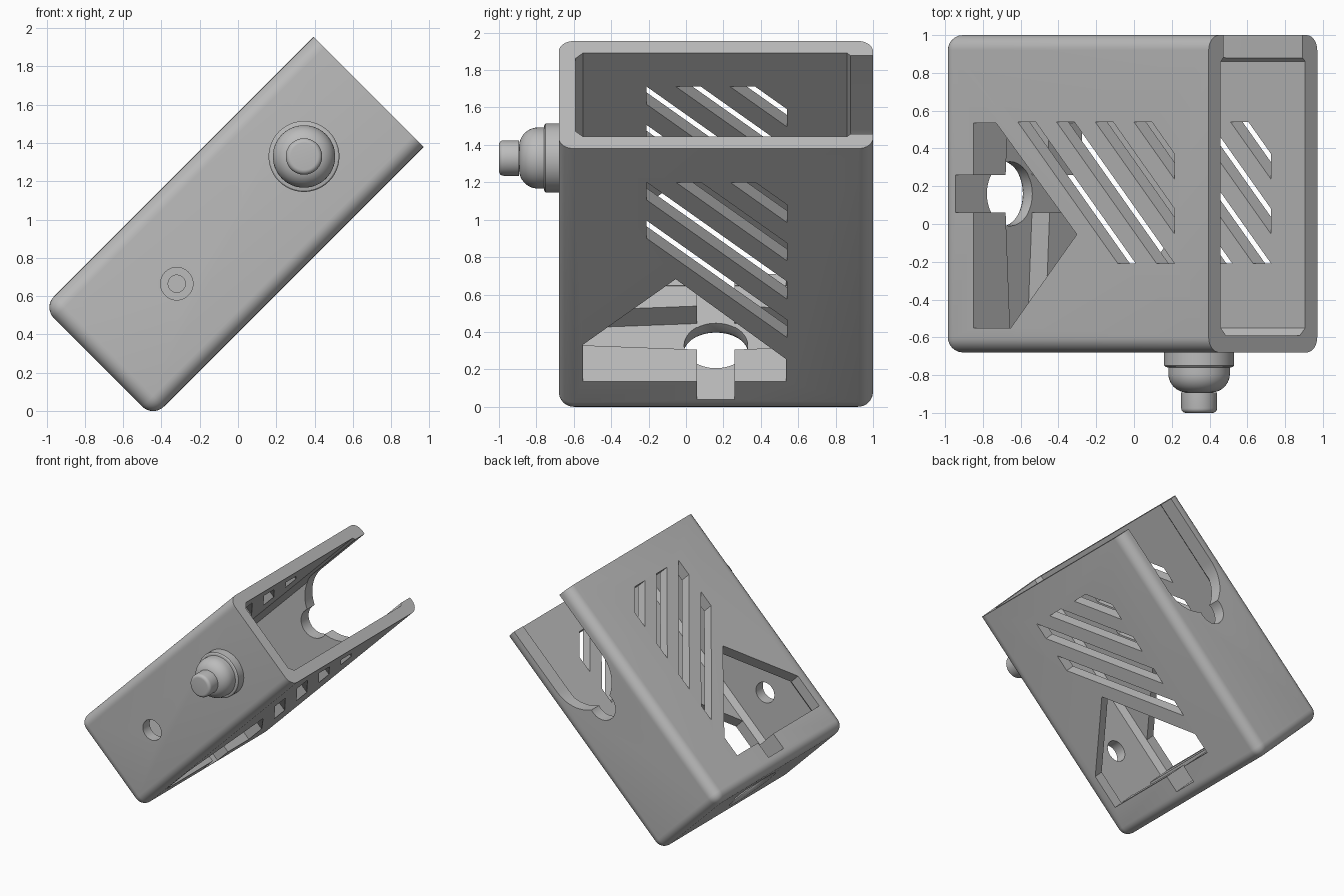
import bpy, bmesh, math
from mathutils import Matrix

if "Cube" in bpy.data.objects:
    bpy.data.objects.remove(bpy.data.objects["Cube"])

# Local frame: u = along the case, y = depth, w = thickness; tilted 45 degrees at the end
U0, U1 = -0.337, 1.662
W0, W1 = 0.29, 1.103
Y0, Y1 = -0.68, 1.0
WM, YM = (W0 + W1) / 2, (Y0 + Y1) / 2
FLOOR, DEEP = -0.1, -0.232

grey = bpy.data.materials.new("grey plastic")
grey.use_nodes = True
colour = (0.5, 0.5, 0.5, 1)
grey.diffuse_color = colour
grey.node_tree.nodes["Principled BSDF"].inputs["Base Color"].default_value = colour


def make(name, bm):
    bmesh.ops.recalc_face_normals(bm, faces=bm.faces)
    mesh = bpy.data.meshes.new(name)
    bm.to_mesh(mesh)
    bm.free()
    mesh.materials.append(grey)
    ob = bpy.data.objects.new(name, mesh)
    bpy.context.collection.objects.link(ob)
    return ob


def prism(name, pts, place, lo, hi):
    """Extrude a 2D outline from lo to hi; place(a, b, h) gives the 3D point."""
    bm = bmesh.new()
    rings = [[bm.verts.new(place(a, b, h)) for a, b in pts] for h in (lo, hi)]
    bm.faces.new(rings[0])
    bm.faces.new(rings[1])
    n = len(pts)
    for i in range(n):
        j = (i + 1) % n
        bm.faces.new((rings[0][i], rings[0][j], rings[1][j], rings[1][i]))
    return make(name, bm)


def lathe(name, profile, place, steps=64):
    """Revolve (radius, height) points and cap both ends."""
    bm = bmesh.new()
    rings = []
    for r, h in profile:
        angles = [2 * math.pi * i / steps for i in range(steps)]
        rings.append([bm.verts.new(place(r * math.cos(t), r * math.sin(t), h)) for t in angles])
    for a, b in zip(rings, rings[1:]):
        for i in range(steps):
            j = (i + 1) % steps
            bm.faces.new((a[i], a[j], b[j], b[i]))
    bm.faces.new(rings[0])
    bm.faces.new(rings[-1])
    return make(name, bm)


def arc(ca, cb, r, start, end, n=8):
    angles = [math.radians(start + (end - start) * i / n) for i in range(n + 1)]
    return [(ca + r * math.cos(t), cb + r * math.sin(t)) for t in angles]


def along_w(u, y, h):
    return (u, y, h)


def along_y(u, w, h):
    return (u, h, w)


def along_u(y, w, h):
    return (h, y, w)


def box(y0, y1, w0, w1):
    return [(y0, w0), (y1, w0), (y1, w1), (y0, w1)]


# Case: block with every edge rounded except around the open mouth
bm = bmesh.new()
bmesh.ops.create_cube(bm, size=1)
for v in bm.verts:
    v.co = (U1 if v.co.x > 0 else U0, Y1 if v.co.y > 0 else Y0, W1 if v.co.z > 0 else W0)
edges = [e for e in bm.edges if min(v.co.x for v in e.verts) < U1 - 0.01]
bmesh.ops.bevel(bm, geom=edges, offset=0.08, segments=8, profile=0.5, affect='EDGES')
case = make("case", bm)

cutters = []

# Main cavity with chamfered corners
c, ya, yb, wa, wb = 0.04, -0.59, 0.9, W0 + 0.09, W1 - 0.09
cavity = [(ya + c, wa), (yb - c, wa), (yb, wa + c), (yb, wb - c),
          (yb - c, wb), (ya + c, wb), (ya, wb - c), (ya, wa + c)]
cutters.append(prism("cavity_cut", cavity, along_u, FLOOR, U1 + 0.2))

# Floor groove that widens to the middle, and the cross channel
fan = [(ya, WM - 0.13), (YM, WM - 0.17), (yb, WM - 0.13),
       (yb, WM + 0.13), (YM, WM + 0.17), (ya, WM + 0.13)]
cutters.append(prism("groove_cut", fan, along_u, DEEP, FLOOR + 0.05))
cutters.append(prism("channel_cut", box(YM - 0.1, YM + 0.1, W0 - 0.1, W1 + 0.1),
                     along_u, DEEP - 0.003, FLOOR + 0.06))

# Pointed window through both broad faces
window = [(FLOOR + 0.002, 0.535), (0.07, 0.535), (0.675, -0.055), (0.18, -0.55), (FLOOR + 0.002, -0.55)]
cutters.append(prism("window_cut", window, along_w, W0 - 0.1, W1 + 0.1))

# Diagonal slits through both broad faces, clipped at the upper side
for k in range(4):
    s0 = 0.773 + 0.29 * k
    s1 = s0 + 0.134
    top = 0.54
    low0, low1 = (max(-0.21, s - 1.407) for s in (s0, s1))
    slit = [(s0 - top, top), (s1 - top, top), (s1 - low1, low1), (s0 - low0, low0)]
    cutters.append(prism("slit_cut", slit, along_w, W0 - 0.1, W1 + 0.1))

# Flared outlet in the closed end
flare = [(0.24, U0 - 0.05), (0.22, U0)]
flare += [(0.22 - a, U0 + b) for a, b in ((0.02, 0.005), (0.035, 0.016), (0.045, 0.03), (0.05, 0.05))]
flare.append((0.17, FLOOR + 0.03))
cutters.append(lathe("outlet_cut", flare, lambda a, b, h: (h, YM + a, WM + b)))

# Rounded slot in the back wall, open at the mouth, with a small round seat
half = 0.297
slot = [(U1 + 0.2, WM + half)] + arc(1.1, WM, half, 90, 270, 32) + [(U1 + 0.2, WM - half)]
cutters.append(prism("slot_cut", slot, along_y, yb - 0.06, Y1 + 0.1))
cutters.append(prism("seat_cut", arc(0.8, WM, 0.12, 0, 348, 29), along_y, yb - 0.06, Y1 + 0.1))

# Screw access hole in the front wall and its blind pilot in the back wall
for r, lo, hi in ((0.085, Y0 - 0.1, ya + 0.05), (0.045, yb - 0.05, yb + 0.04)):
    cutters.append(lathe("screw_cut", [(r, lo), (r, hi)],
                         lambda a, b, h: (0.244 + a, h, WM + b), 40))

bpy.context.view_layer.objects.active = case
for cutter in cutters:
    mod = case.modifiers.new("cut", 'BOOLEAN')
    mod.operation = 'DIFFERENCE'
    mod.solver = 'EXACT'
    mod.object = cutter
    bpy.ops.object.modifier_apply(modifier=mod.name)
for cutter in cutters:
    bpy.data.objects.remove(cutter)

# Mounting knob: collar, rounded body and tip
knob_profile = [(0.185, 0.03), (0.185, -0.07), (0.178, -0.077), (0.163, -0.08)]
knob_profile += arc(0.063, -0.112, 0.1, 0, -85, 10)
knob_profile += [(0.095, -0.212), (0.095, -0.295)] + arc(0.07, -0.295, 0.025, -20, -90, 5)
knob = lathe("mounting_knob", knob_profile,
             lambda a, b, h: (1.184 + a, Y0 + h, WM + b))

# Tilt into place and shade
s = math.sqrt(0.5)
tilt = Matrix(((s, 0, -s, 0), (0, 1, 0, 0), (s, 0, s, 0), (0, 0, 0, 1)))
for ob in (case, knob):
    ob.data.transform(tilt)
    bpy.ops.object.select_all(action='DESELECT')
    ob.select_set(True)
    bpy.context.view_layer.objects.active = ob
    bpy.ops.object.shade_smooth_by_angle(angle=math.radians(30))
